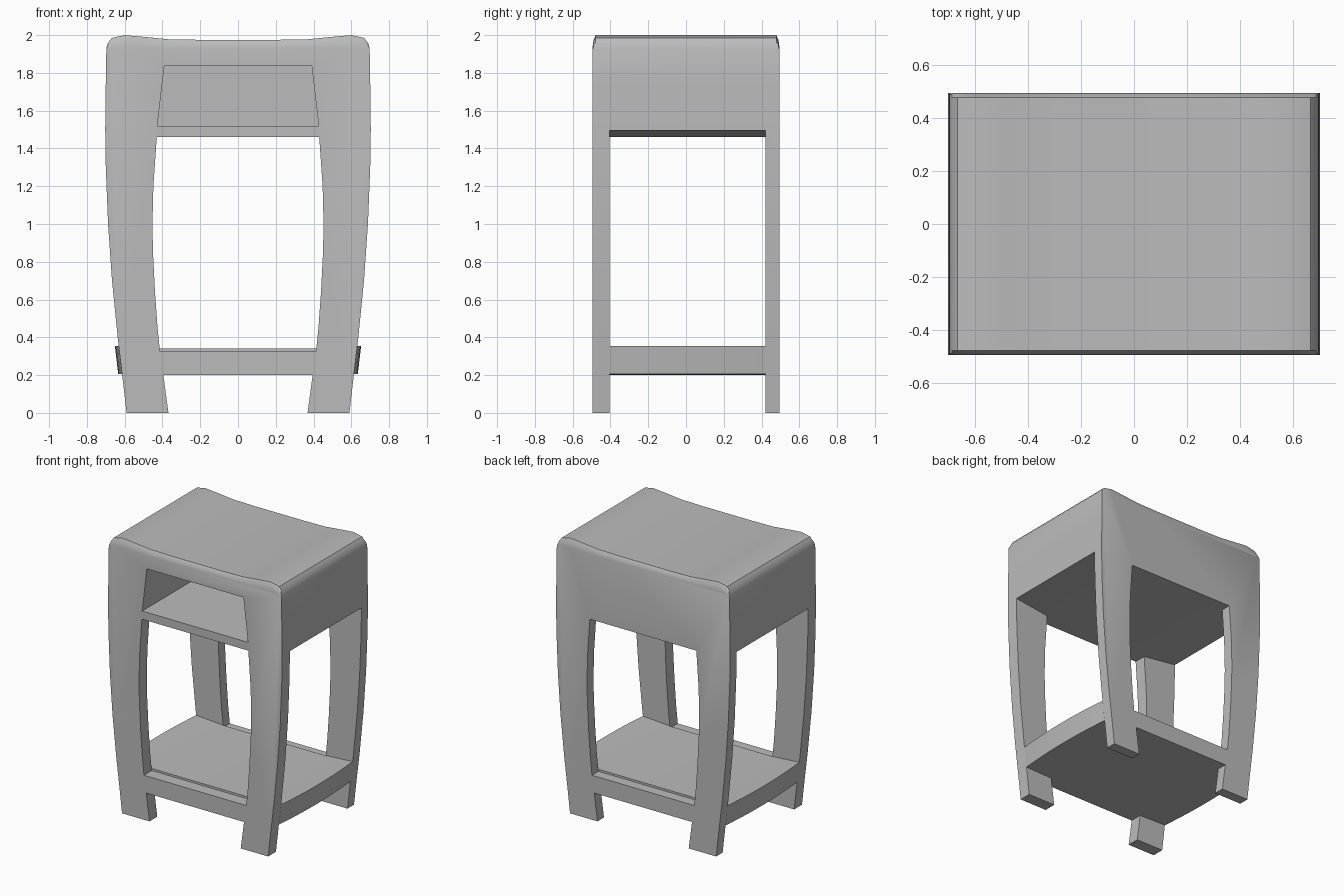
import bpy
import bmesh

cube = bpy.data.objects.get("Cube")
if cube:
    bpy.data.objects.remove(cube, do_unlink=True)

# One plain grey finish
grey = bpy.data.materials.new("grey")
grey.use_nodes = True
colour = (0.5, 0.5, 0.5, 1)
grey.diffuse_color = colour
grey.node_tree.nodes["Principled BSDF"].inputs["Base Color"].default_value = colour


def mirrored(half):
    """Close a right-hand x-z profile (bottom to top) with its mirror image."""
    return half + [(-x, z) for x, z in reversed(half)]


def loft(name, sections):
    """Solid through x-z outlines placed along y."""
    bm = bmesh.new()
    rings = [[bm.verts.new((x, y, z)) for x, z in pts] for y, pts in sections]
    for a, b in zip(rings, rings[1:]):
        for i in range(len(a)):
            j = (i + 1) % len(a)
            bm.faces.new((a[i], a[j], b[j], b[i]))
    bm.faces.new(rings[0])
    bm.faces.new(rings[-1])
    bmesh.ops.recalc_face_normals(bm, faces=bm.faces)
    mesh = bpy.data.meshes.new(name)
    bm.to_mesh(mesh)
    bm.free()
    mesh.materials.append(grey)
    obj = bpy.data.objects.new(name, mesh)
    bpy.context.collection.objects.link(obj)
    return obj


def cut(body, half, y0, y1):
    """Subtract a mirrored profile from the body and drop the cutter."""
    outline = mirrored(half)
    cutter = loft("cutter", [(y0, outline), (y1, outline)])
    mod = body.modifiers.new("cut", "BOOLEAN")
    mod.operation = "DIFFERENCE"
    mod.solver = "EXACT"
    mod.object = cutter
    bpy.context.view_layer.objects.active = body
    bpy.ops.object.modifier_apply(modifier=mod.name)
    bpy.data.objects.remove(cutter, do_unlink=True)


FRONT, REAR = -0.405, 0.42      # inner faces of the front and rear frames

# Body: bowed sides, dished seat, softened front and rear top edges
side = [(0.59, 0), (0.613, 0.2), (0.637, 0.4), (0.667, 0.7), (0.688, 1.0),
        (0.70, 1.3), (0.703, 1.5), (0.70, 1.75), (0.697, 1.93)]
top = [(0.688, 1.96), (0.668, 1.985), (0.60, 2.0), (0.49, 1.99),
       (0.37, 1.978), (0.2, 1.975)]


def body_section(drop):
    return mirrored(side + [(x, z - drop * (z - 1.93) / 0.05) for x, z in top])


edge = [(0.495, 0.045), (0.49, 0.02), (0.478, 0)]
sections = [(-y, body_section(d)) for y, d in edge]
sections += [(y, body_section(d)) for y, d in reversed(edge)]
body = loft("stool_body", sections)

# Openings between the legs, front to back and side to side
cut(body, [(0.413, 0.325), (0.426, 0.45), (0.44, 0.65), (0.45, 0.85),
           (0.453, 1.0), (0.448, 1.2), (0.43, 1.46)], -1, 1)
cut(body, [(0.355, -0.1), (0.395, 0.2)], -1, 1)
cut(body, [(0.9, -0.1), (0.9, 1.521), (0.43, 1.46)], FRONT, REAR)

# Storage pocket under the seat, open at the front
cut(body, [(0.427, 1.52), (0.39, 1.838)], -1, REAR)

# Lower shelf with gently bowed ends
steps = 10
shelf_sections = []
for i in range(steps + 1):
    t = i / steps
    w = 0.632 + 0.02 * 4 * t * (1 - t)
    half = [(0.41, 0.2), (w - 0.018, 0.205), (w, 0.355), (0.41, 0.34)]
    shelf_sections.append((FRONT + t * (REAR - FRONT), mirrored(half)))
shelf = loft("lower_shelf", shelf_sections)

for obj in (body, shelf):
    bpy.ops.object.select_all(action="DESELECT")
    obj.select_set(True)
    bpy.context.view_layer.objects.active = obj
    bpy.ops.object.shade_smooth_by_angle(angle=0.6)
